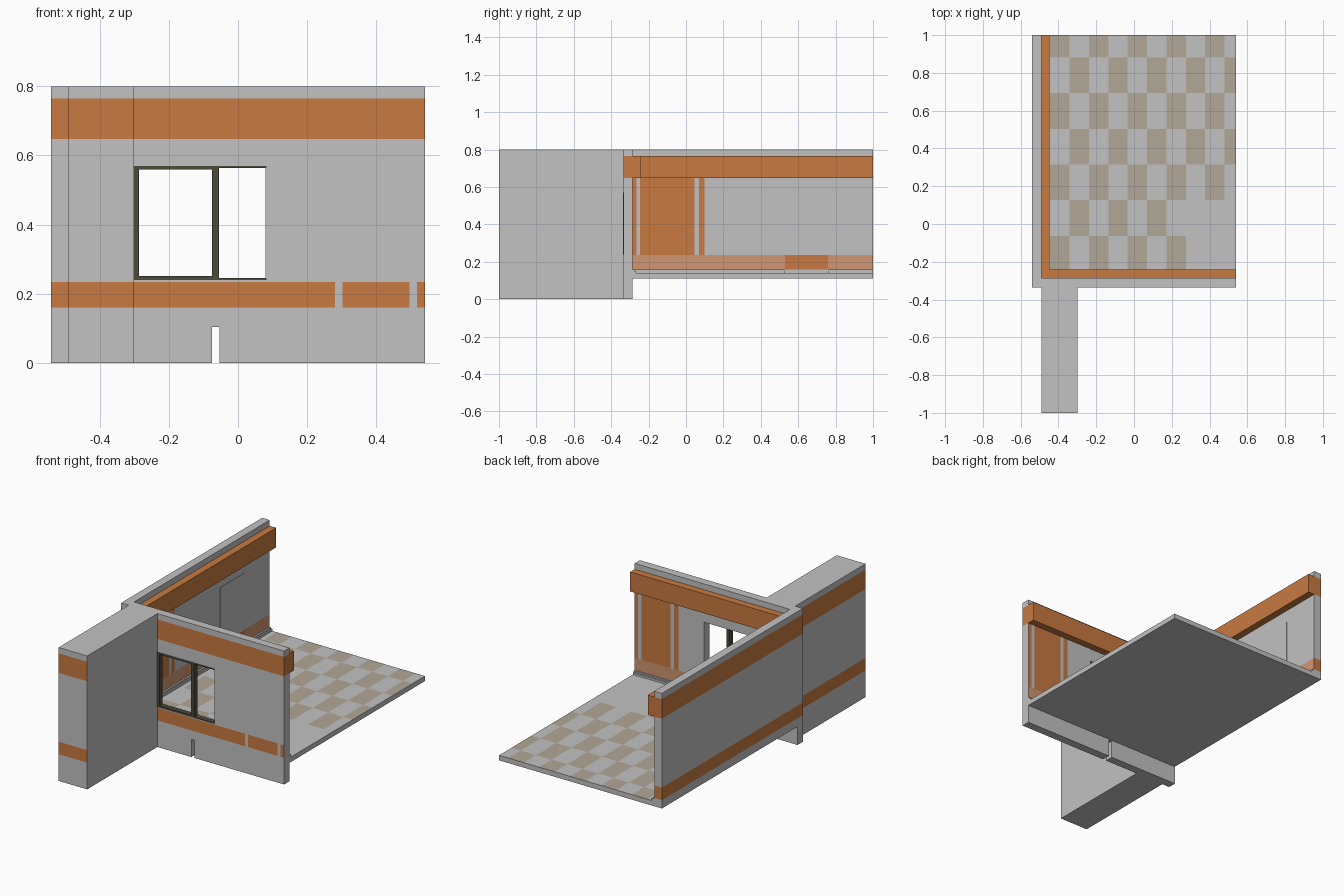
import bpy, bmesh
from mathutils import Vector

cube = bpy.data.objects.get("Cube")
if cube:
    bpy.data.objects.remove(cube, do_unlink=True)


def material(name, rgb):
    m = bpy.data.materials.new(name)
    m.use_nodes = True
    m.diffuse_color = (*rgb, 1)
    m.node_tree.nodes["Principled BSDF"].inputs["Base Color"].default_value = (*rgb, 1)
    return m


PALETTE = [
    material("wall grey", (0.54, 0.54, 0.54)),
    material("band orange", (0.58, 0.195, 0.053)),
    material("wainscot pale orange", (0.63, 0.305, 0.165)),
    material("tile tan", (0.45, 0.39, 0.315)),
    material("frame dark olive", (0.075, 0.07, 0.047)),
]
GREY, ORANGE, PALE, TAN, DARK = range(5)


def box(name, lo, hi, color=GREY):
    """Axis-aligned box between two corners."""
    lo, hi = Vector(lo), Vector(hi)
    bm = bmesh.new()
    bmesh.ops.create_cube(bm, size=1)
    for v in bm.verts:
        v.co = (lo + hi) / 2 + v.co * (hi - lo)
    mesh = bpy.data.meshes.new(name)
    bm.to_mesh(mesh)
    bm.free()
    for m in PALETTE:
        mesh.materials.append(m)
    for p in mesh.polygons:
        p.material_index = color
    ob = bpy.data.objects.new(name, mesh)
    bpy.context.collection.objects.link(ob)
    return ob


def paint(ob, cuts, rule):
    """Slice the mesh at the given positions per axis, colour faces by rule."""
    bm = bmesh.new()
    bm.from_mesh(ob.data)
    for axis, values in enumerate(cuts):
        normal = Vector((0, 0, 0))
        normal[axis] = 1
        for value in values:
            bmesh.ops.bisect_plane(bm, geom=bm.verts[:] + bm.edges[:] + bm.faces[:],
                                   plane_co=normal * value, plane_no=normal)
    bm.normal_update()
    for f in bm.faces:
        f.material_index = rule(f.calc_center_median(), f.normal)
    bm.to_mesh(ob.data)
    bm.free()


def cut_out(ob, lo, hi):
    """Cut a box-shaped opening through an object."""
    cutter = box("opening_cutter", lo, hi)
    cutter.hide_render = True
    mod = ob.modifiers.new("opening", "BOOLEAN")
    mod.operation, mod.solver, mod.object = "DIFFERENCE", "EXACT", cutter
    bpy.context.view_layer.update()
    mesh = bpy.data.meshes.new_from_object(
        ob.evaluated_get(bpy.context.evaluated_depsgraph_get()))
    ob.modifiers.clear()
    ob.data = mesh
    bpy.data.objects.remove(cutter, do_unlink=True)


def inside(value, spans):
    return any(a < value < b for a, b in spans)


# Shared dimensions
X, TOP = 0.54, 0.80
IN_X, IN_Y, OUT_Y = -0.49, -0.285, -0.335
FLOOR_LOW, FLOOR_TOP = 0.11, 0.14
LOW, HIGH = (0.16, 0.235), (0.648, 0.765)
LEVELS = LOW + HIGH
PANEL = [(LOW[1], HIGH[0])]
DOOR = (0.53, 0.76)

# Tiled floor slab with a bare corner
TILE_X, TILE_Y, X0, Y0 = 0.1025, 0.189, -0.4435, -0.252


def floor_rule(c, n):
    if n.z < 0.5 or c.x < X0 or c.y < Y0 or (c.x > 0.27 and c.y < 0.126):
        return GREY
    column, row = int((c.x - X0) / TILE_X), int((c.y - Y0) / TILE_Y)
    return TAN if (column + row) % 2 == 0 else GREY


floor = box("floor", (IN_X, IN_Y, FLOOR_LOW), (X, 1, FLOOR_TOP))
paint(floor, ([X0 + i * TILE_X for i in range(10)],
              [Y0 + i * TILE_Y for i in range(7)], ()), floor_rule)

# Side wall: bands outside, wainscot and tall panels inside
SIDE_PANELS = [(IN_Y, -0.265), (-0.245, 0.045), (0.07, 0.10)]


def side_rule(c, n):
    if n.x > 0.5:
        if inside(c.z, [LOW]):
            return ORANGE if inside(c.y, [DOOR]) else PALE
        return ORANGE if inside(c.z, PANEL) and inside(c.y, SIDE_PANELS) else GREY
    return ORANGE if abs(n.z) < 0.5 and inside(c.z, [LOW, HIGH]) else GREY


side_wall = box("side_wall", (-X, IN_Y, FLOOR_LOW), (IN_X, 1, TOP))
paint(side_wall, ((), [y for s in SIDE_PANELS + [DOOR] for y in s], LEVELS), side_rule)

# Front wall with window opening and drain notch
FRONT_PANELS = [(0.25, 0.28), (0.302, 0.495), (0.517, X)]
GAPS = [(0.28, 0.302), (0.495, 0.517)]


def front_rule(c, n):
    if n.y > 0.5:
        if inside(c.z, [LOW]):
            return PALE
        return ORANGE if inside(c.z, PANEL) and inside(c.x, FRONT_PANELS) else GREY
    if abs(n.z) > 0.5:
        return GREY
    if inside(c.z, [HIGH]):
        return ORANGE
    blank = n.x > 0.5 or inside(c.x, GAPS)
    return ORANGE if inside(c.z, [LOW]) and not blank else GREY


WIN_L, WIN_R, WIN_B, WIN_T = -0.30, 0.08, 0.24, 0.57
front_wall = box("front_wall", (-X, OUT_Y, 0), (X, IN_Y, TOP))
cut_out(front_wall, (WIN_L, -0.5, WIN_B), (WIN_R, -0.1, WIN_T))
cut_out(front_wall, (-0.075, -0.5, -0.1), (-0.053, -0.1, 0.105))
paint(front_wall, ([x for s in FRONT_PANELS for x in s], (), LEVELS), front_rule)

# Projecting outer wall
outer_wall = box("outer_wall", (IN_X, -1, 0), (-0.30, OUT_Y, TOP))
paint(outer_wall, ((), (), LEVELS),
      lambda c, n: ORANGE if inside(c.z, [LOW, HIGH]) and min(n.x, n.y) < -0.5 else GREY)

# Inner cornice
CORNICE = 0.043
box("side_cornice", (IN_X, IN_Y, HIGH[0]), (IN_X + CORNICE, 1, HIGH[1]), ORANGE)
box("front_cornice", (IN_X + CORNICE, IN_Y, HIGH[0]), (X, IN_Y + CORNICE, HIGH[1]), ORANGE)

# Stepped skirting, broken at the door
for step, depth, low, high in (("lower", 0.018, FLOOR_TOP, 0.152), ("upper", 0.01, 0.152, LOW[0])):
    box(step + "_front_skirting", (IN_X, IN_Y, low), (X, IN_Y + depth, high))
    for place, a, b in (("near", IN_Y + depth, DOOR[0]), ("far", DOOR[1], 1)):
        box(f"{step}_{place}_side_skirting", (IN_X, a, low), (IN_X + depth, b, high))

# Door leaf
door = box("door", (IN_X, DOOR[0], FLOOR_TOP), (IN_X + 0.003, DOOR[1], 0.575))
paint(door, ((), (), LOW), lambda c, n: ORANGE if inside(c.z, [LOW]) else GREY)

# Window frame: thin rails, framed left sash and a middle post
FRONT, BACK = OUT_Y - 0.002, OUT_Y + 0.03
for name, x0, x1, z0, z1 in (
        ("top_rail", WIN_L, WIN_R + 0.003, WIN_T - 0.006, WIN_T),
        ("bottom_rail", WIN_L, WIN_R + 0.003, WIN_B, WIN_B + 0.006),
        ("sash_top", WIN_L, -0.055, WIN_T - 0.011, WIN_T - 0.006),
        ("sash_bottom", WIN_L, -0.055, WIN_B + 0.006, WIN_B + 0.012),
        ("left_stile", WIN_L, WIN_L + 0.014, WIN_B + 0.012, WIN_T - 0.011),
        ("middle_post", -0.075, -0.055, WIN_B + 0.012, WIN_T - 0.011)):
    box("window_" + name, (x0, FRONT, z0), (x1, BACK, z1), DARK)
